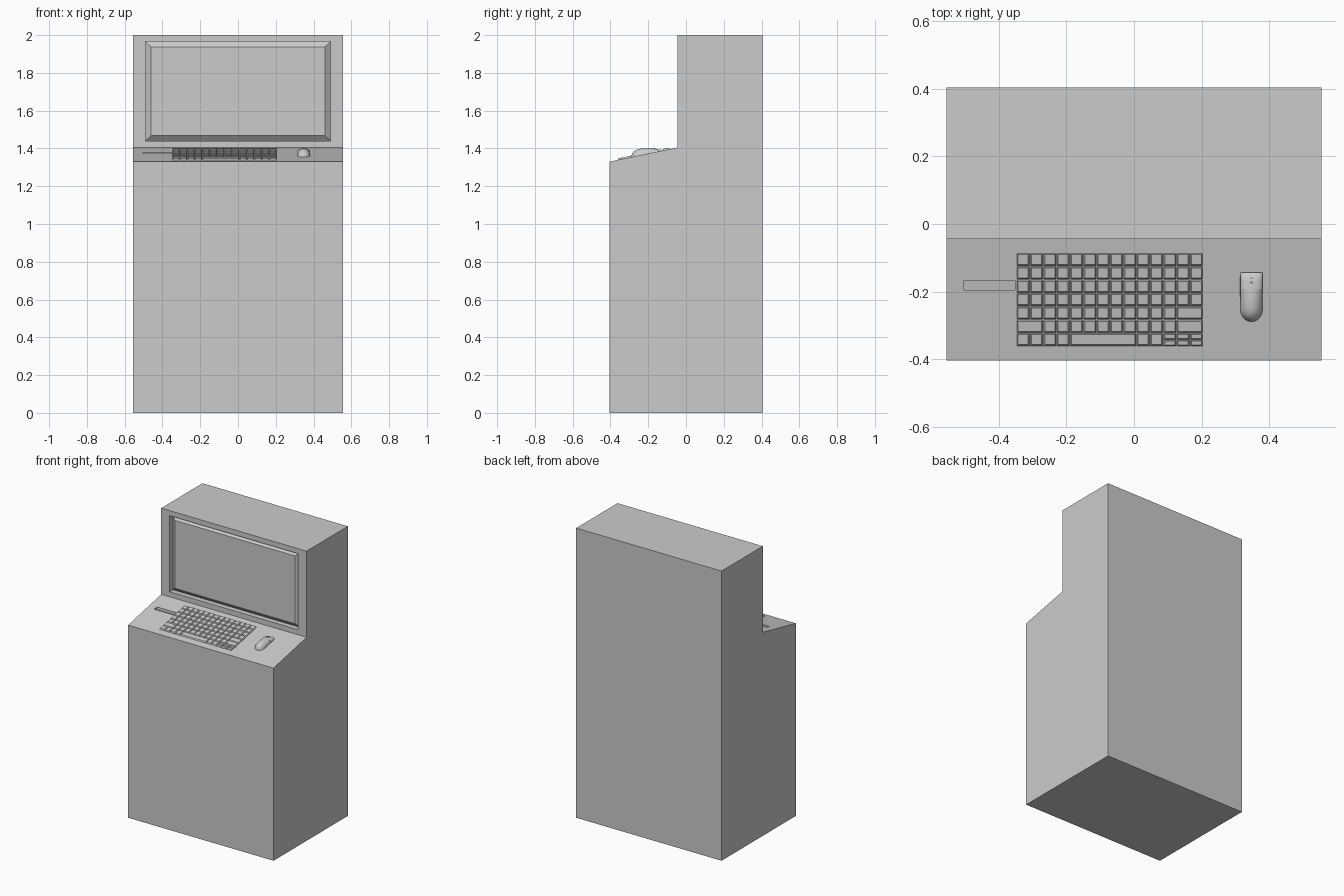
import bpy, bmesh, math

if "Cube" in bpy.data.objects:
    bpy.data.objects.remove(bpy.data.objects["Cube"])

W = 0.555            # half width of the cabinet
FACE_Y = -0.045      # front of the screen housing


def panel_z(y):
    """Height of the sloping control panel at depth y."""
    return 1.33 + (y + 0.405) * 0.075 / 0.36


def make_object(name, bm):
    bmesh.ops.recalc_face_normals(bm, faces=bm.faces)
    mesh = bpy.data.meshes.new(name)
    bm.to_mesh(mesh)
    bm.free()
    ob = bpy.data.objects.new(name, mesh)
    bpy.context.collection.objects.link(ob)
    return ob


def loft(bm, rings):
    """Skin equal-length closed rings and cap both ends."""
    vs = [[bm.verts.new(p) for p in r] for r in rings]
    n = len(vs[0])
    for a, b in zip(vs, vs[1:]):
        for i in range(n):
            j = (i + 1) % n
            bm.faces.new((a[i], a[j], b[j], b[i]))
    bm.faces.new(vs[0])
    bm.faces.new(vs[-1])


def on_panel(x0, x1, y0, y1, h):
    """Rectangle parallel to the panel, h above it."""
    return [(x, y, panel_z(y) + h) for x, y in ((x0, y0), (x1, y0), (x1, y1), (x0, y1))]


def upright(x, z0, z1, y):
    """Rectangle facing the front."""
    return [(-x, y, z0), (x, y, z0), (x, y, z1), (-x, y, z1)]


def smooth(ob, angle):
    bpy.ops.object.select_all(action='DESELECT')
    ob.select_set(True)
    bpy.context.view_layer.objects.active = ob
    bpy.ops.object.shade_smooth_by_angle(angle=math.radians(angle))


# Cabinet: side profile pulled across the width
profile = [(-0.405, 0), (0.405, 0), (0.405, 2), (FACE_Y, 2), (FACE_Y, 1.405), (-0.405, 1.33)]
bm = bmesh.new()
loft(bm, [[(x, y, z) for y, z in profile] for x in (-W, W)])
cabinet = make_object("cabinet", bm)

# Recesses for the screen and the card slot
bm = bmesh.new()
loft(bm, [upright(0.49, 1.44, 1.965, FACE_Y - 0.05), upright(0.49, 1.44, 1.965, FACE_Y + 0.04)])
screen_cut = make_object("screen_cutter", bm)
bm = bmesh.new()
loft(bm, [on_panel(-0.503, -0.352, -0.195, -0.168, h) for h in (-0.02, 0.02)])
slot_cut = make_object("slot_cutter", bm)
bpy.context.view_layer.objects.active = cabinet
for cutter in (screen_cut, slot_cut):
    cutter.hide_render = True
    mod = cabinet.modifiers.new("cut", 'BOOLEAN')
    mod.operation = 'DIFFERENCE'
    mod.solver = 'EXACT'
    mod.object = cutter
    bpy.ops.object.modifier_apply(modifier=mod.name)
    bpy.data.objects.remove(cutter)

# Screen: bevelled pane inside the recess
bm = bmesh.new()
loft(bm, [upright(0.49, 1.44, 1.965, FACE_Y + 0.041),
          upright(0.49, 1.44, 1.965, FACE_Y + 0.036),
          upright(0.46, 1.468, 1.937, FACE_Y + 0.012)])
make_object("screen", bm)

# Keyboard: rows of tapered keys, listed as widths in key units
U, KX, KY = 0.0395, -0.348, -0.086
rows = [[1] * 14] * 4 + [[1] * 12 + [2], [2] + [1] * 10 + [2], [1] * 4 + [5, 1, 1]]
bm = bmesh.new()


def key(col, row, w, h=1.0):
    x0, x1 = KX + col * U, KX + (col + w) * U
    y1, y0 = KY - row * U, KY - (row + h) * U
    rings = []
    for inset, height in ((0.0015, -0.002), (0.0015, 0.001), (0.005, 0.008)):
        v = inset * (0.6 + 0.4 * h)
        rings.append(on_panel(x0 + inset, x1 - inset, y0 + v, y1 - v, height))
    loft(bm, rings)


for r, widths in enumerate(rows):
    c = 0
    for w in widths:
        key(c, r, w)
        c += w
for c in range(3):                      # half-height arrow keys
    for r in (6, 6.5):
        key(11 + c, r, 1, 0.5)
make_object("keys", bm)

# Mouse: domed palm rest rounded toward the front
MX, R, SPLIT = 0.348, 0.0335, -0.193


def dome(y, half_w, height, power=1.0, x0=MX):
    pts = []
    for i in range(17):
        a = math.pi * i / 16
        pts.append((x0 + half_w * math.cos(a), y,
                    panel_z(y) - 0.003 + (height + 0.003) * math.sin(a) ** power))
    return pts


bm = bmesh.new()
rings = []
for i in range(1, 10):
    t = math.radians(10 * i)
    y = -0.252 - 0.037 * math.cos(t)
    s = math.sin(t)
    rings.append(dome(y, R * s, 0.034 * s ** 0.9))
rings += [dome(-0.235, R, 0.034, 0.9), dome(-0.215, R, 0.031, 0.8), dome(SPLIT, R, 0.027, 0.7)]
loft(bm, rings)
smooth(make_object("mouse_body", bm), 40)

# Mouse buttons: mirrored pair of flatter shells
for name, side in (("mouse_button_left", -1), ("mouse_button_right", 1)):
    bm = bmesh.new()
    rings = []
    for y, h in ((SPLIT + 0.001, 0.025), (-0.170, 0.020), (-0.152, 0.015), (-0.144, 0.008)):
        ring = [p for p in dome(y, R, h, 0.5) if side * (p[0] - MX) > -1e-6]
        gap = MX + side * 0.0006
        ring = [(gap if abs(x - MX) < 1e-5 else x, yy, z) for x, yy, z in ring]
        ring.append((gap, y, panel_z(y) - 0.003))
        rings.append(ring)
    loft(bm, rings)
    smooth(make_object(name, bm), 35)

# Scroll wheel
bpy.ops.mesh.primitive_cylinder_add(vertices=20, radius=0.009, depth=0.006,
                                    location=(MX, -0.168, panel_z(-0.168) + 0.014),
                                    rotation=(0, math.pi / 2, 0))
wheel = bpy.context.object
wheel.name = "scroll_wheel"
smooth(wheel, 40)
